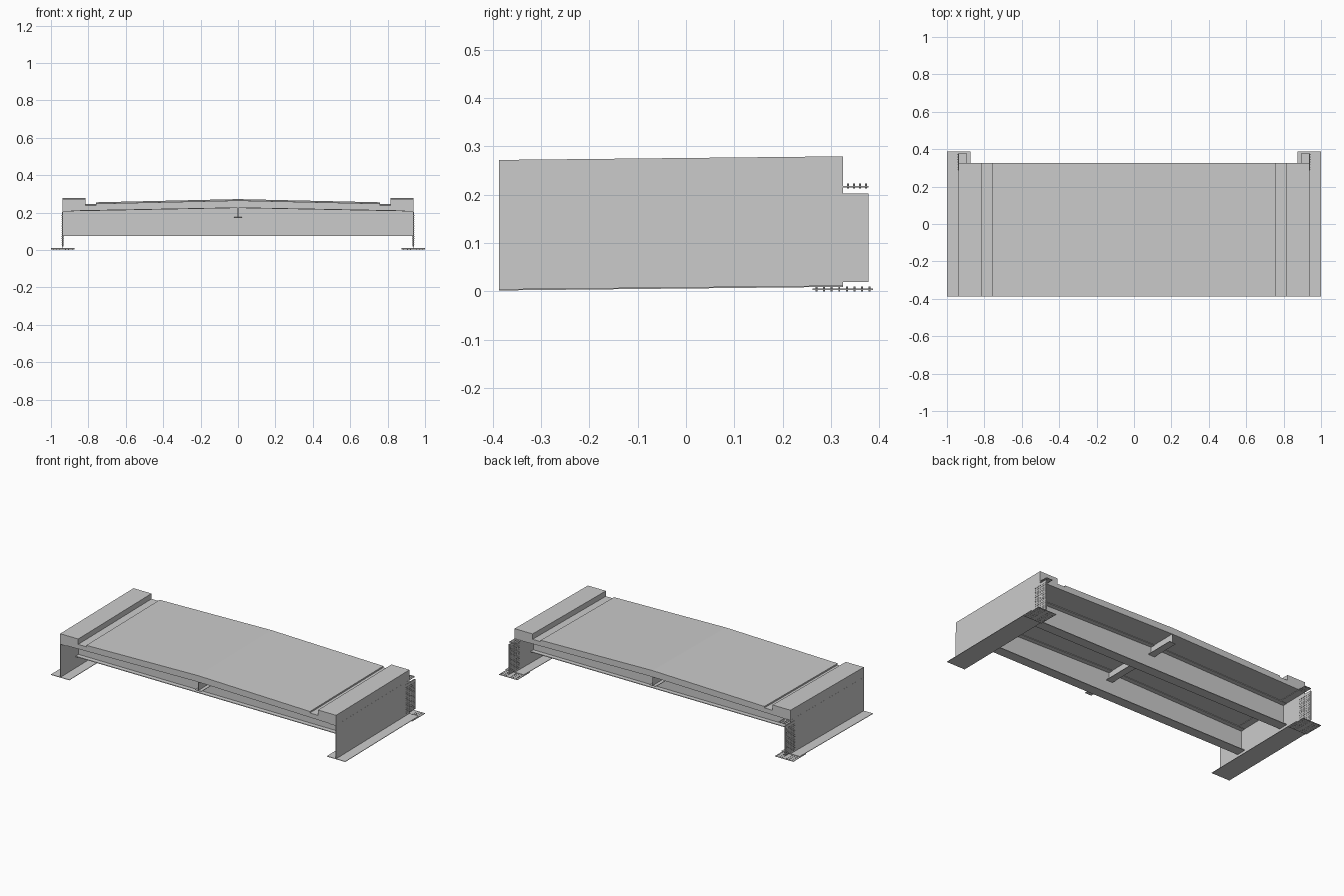
import bpy, bmesh
from mathutils import Matrix

if "Cube" in bpy.data.objects:
    bpy.data.objects.remove(bpy.data.objects["Cube"])

FRONT, BACK = -0.387, 0.325
SLOPE = 0.0105  # the whole span rises slightly towards the back


def finish(name, bm, mirror):
    bmesh.ops.recalc_face_normals(bm, faces=bm.faces)
    me = bpy.data.meshes.new(name)
    bm.to_mesh(me)
    bm.free()
    ob = bpy.data.objects.new(name, me)
    bpy.context.collection.objects.link(ob)
    if mirror:
        ob.modifiers.new("Mirror", 'MIRROR')
    return ob


def prism(name, profile, y0, y1, mirror=False, slope=SLOPE):
    """Extrude an x-z profile along y, following the slope."""
    bm = bmesh.new()
    rings = [[bm.verts.new((x, y, z + slope * (y - FRONT))) for x, z in profile]
             for y in (y0, y1)]
    bm.faces.new(rings[0])
    bm.faces.new(rings[1])
    n = len(profile)
    for i in range(n):
        j = (i + 1) % n
        bm.faces.new((rings[0][i], rings[0][j], rings[1][j], rings[1][i]))
    return finish(name, bm, mirror)


def plate(name, x0, x1, y0, y1, z0, z1, mirror=True, slope=SLOPE):
    return prism(name, [(x0, z0), (x1, z0), (x1, z1), (x0, z1)], y0, y1, mirror, slope)


def bolts(name, points, axis, length):
    """Hexagonal bolts through the splice plates."""
    bm = bmesh.new()
    rot = Matrix.Rotation(1.5707963, 4, 'Y') if axis == 'X' else Matrix()
    for p in points:
        bmesh.ops.create_cone(bm, cap_ends=True, segments=6, radius1=0.002, radius2=0.002,
                              depth=length, matrix=Matrix.Translation(p) @ rot)
    return finish(name, bm, True)


def spread(a, b, n):
    return [a + (b - a) * i / (n - 1) for i in range(n)]


def mirrored(half):
    return half + [(-x, z) for x, z in reversed(half) if x]


# Deck slab: crowned roadway, gutters and raised kerbs
top = [(0.9375, 0.272), (0.815, 0.272), (0.815, 0.239), (0.76, 0.239), (0.76, 0.248), (0, 0.265)]
under = [(0, 0.226), (0.89, 0.2095), (0.9375, 0.2095)]
left_top = [(-x, z) for x, z in reversed(top[:-1])]
left_under = [(-x, z) for x, z in reversed(under[1:])]
prism("deck_slab", top + left_top + left_under + under, FRONT, BACK)

# Main girders
plate("main_girder_web", 0.935, 0.938, FRONT, BACK, 0.005, 0.2105)
plate("main_girder_bottom_flange", 0.875, 1.0, FRONT, BACK, 0.002, 0.005)
plate("main_girder_top_flange", 0.893, 0.9375, FRONT, BACK, 0.207, 0.211)

# Cross girders with arched tops
for label, y in (("front", -0.21), ("rear", 0.145)):
    w = 0.03
    prism(f"{label}_cross_girder_web",
          [(-0.936, 0.073), (0.936, 0.073), (0.936, 0.208), (0, 0.226), (-0.936, 0.208)],
          y - 0.002, y + 0.002)
    plate(f"{label}_cross_girder_bottom_flange", -0.936, 0.936, y - w, y + w,
          0.073, 0.077, False)
    prism(f"{label}_cross_girder_top_flange",
          [(0.936, 0.205), (0.936, 0.209), (0, 0.227), (-0.936, 0.209), (-0.936, 0.205), (0, 0.223)],
          y - w, y + w)

# Central stringer
plate("stringer_web", -0.0015, 0.0015, FRONT, BACK, 0.172, 0.227, False)
plate("stringer_bottom_flange", -0.022, 0.022, FRONT, BACK, 0.171, 0.174, False)

# Splice plates at the rear ends of the main girders
plate("web_splice_outer", 0.938, 0.940, 0.285, 0.378, 0.02, 0.203, slope=0)
plate("web_splice_inner", 0.933, 0.935, 0.285, 0.378, 0.02, 0.203, slope=0)
plate("bottom_splice", 0.875, 1.0, 0.262, 0.387, 0.003, 0.006, slope=0)
plate("top_splice", 0.893, 0.9375, 0.27, 0.378, 0.2155, 0.2185, slope=0)

# Bolt groups
bolts("web_bolts", [(0.9365, y, z) for y in spread(0.29, 0.372, 7)
                    for z in spread(0.028, 0.185, 15)], 'X', 0.013)
bolts("bottom_bolts", [(x, y, 0.005) for y in spread(0.27, 0.38, 8)
                       for x in (0.887, 0.906, 0.922, 0.953, 0.969, 0.988)], 'Z', 0.010)
bolts("top_bolts", [(x, y, 0.218) for y in spread(0.335, 0.372, 4)
                    for x in (0.902, 0.915, 0.928)], 'Z', 0.010)
